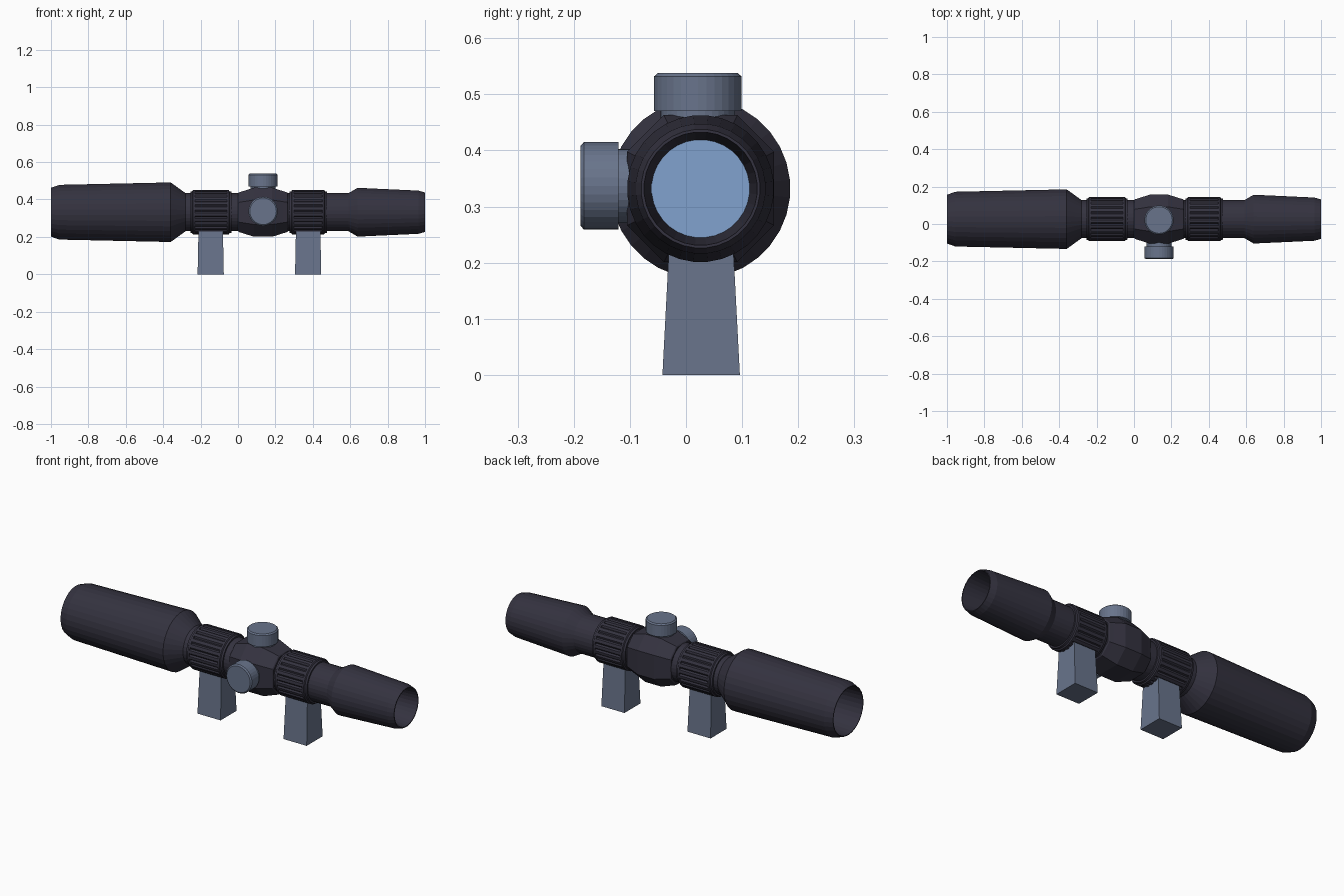
import bpy, bmesh, math
from mathutils import Matrix, Vector

if "Cube" in bpy.data.objects:
    bpy.data.objects.remove(bpy.data.objects["Cube"])

CY, CZ = 0.026, 0.332          # optical axis
TX = 0.134                     # turret position along the axis


def material(name, rgb):
    m = bpy.data.materials.new(name)
    m.diffuse_color = (*rgb, 1)
    m.use_nodes = True
    m.node_tree.nodes["Principled BSDF"].inputs["Base Color"].default_value = m.diffuse_color
    return m


DARK = material("dark_body", (0.034, 0.032, 0.05))
SLATE = material("slate_metal", (0.14, 0.175, 0.26))
GLASS = material("blue_glass", (0.22, 0.36, 0.62))


def loft(name, rings, mat, caps=True):
    """Skin a list of equal-length point rings into one mesh."""
    bm = bmesh.new()
    rows = [[bm.verts.new(p) for p in r] for r in rings]
    n = len(rows[0])
    for a, b in zip(rows, rows[1:]):
        for i in range(n):
            j = (i + 1) % n
            bm.faces.new((a[i], a[j], b[j], b[i]))
    if caps:
        bm.faces.new(rows[0][::-1])
        bm.faces.new(rows[-1])
    if len(rows) > 1:
        bm.normal_update()
        if caps:
            bmesh.ops.recalc_face_normals(bm, faces=bm.faces)
    me = bpy.data.meshes.new(name)
    bm.to_mesh(me)
    bm.free()
    me.materials.append(mat)
    ob = bpy.data.objects.new(name, me)
    bpy.context.collection.objects.link(ob)
    return ob


def ring(x, r, n=32):
    """Circle around the optical axis, r may be a function of the index."""
    pts = []
    for i in range(n):
        a = 2 * math.pi * (i + 0.5) / n
        q = r(i) if callable(r) else r
        pts.append(Vector((x, CY + q * math.cos(a), CZ + q * math.sin(a))))
    return pts


# main tube: recessed objective, bell, tube, eyepiece, recessed ocular
profile = [(-0.75, 0.118), (-1.0, 0.127), (-1.0, 0.131), (-0.955, 0.147),
           (-0.36, 0.160), (-0.28, 0.102), (0.59, 0.102), (0.64, 0.131),
           (0.965, 0.116), (1.0, 0.106), (1.0, 0.101), (0.80, 0.0875)]
loft("scope_tube", [ring(x, r) for x, r in profile], DARK, caps=False)


# lenses closing both recesses
def lens(name, x, r, sign):
    ob = loft(name, [ring(x, r), ring(x - sign * 0.01, r)], GLASS)
    return ob


lens("objective_lens", -0.75, 0.118, -1)
lens("ocular_lens", 0.80, 0.0875, 1)


# ribbed clamp rings: grooves run between two plain collars
def clamp_ring(name, x0, x1):
    ribs = lambda i: 0.118 if i % 4 < 3 else 0.111
    n = 96
    rings = [ring(x0, 0.100, n), ring(x0, 0.110, n), ring(x0 + 0.010, 0.112, n),
             ring(x0 + 0.014, 0.118, n), ring(x0 + 0.024, 0.118, n),
             ring(x0 + 0.025, ribs, n), ring(x1 - 0.025, ribs, n),
             ring(x1 - 0.024, 0.118, n), ring(x1 - 0.014, 0.118, n),
             ring(x1 - 0.010, 0.112, n), ring(x1, 0.110, n), ring(x1, 0.100, n)]
    loft(name, rings, DARK)


clamp_ring("front_clamp_ring", -0.255, -0.035)
clamp_ring("rear_clamp_ring", 0.275, 0.475)

# turret housing: chamfered block tapering toward both ends
sections = [(0.0, 0.100), (0.005, 0.106), (0.025, 0.112), (0.085, 0.131)]
sections += [(2 * TX - x, r) for x, r in reversed(sections)]
octagon = [(1, -.5), (1, .5), (.5, 1), (-.5, 1), (-1, .5), (-1, -.5), (-.5, -1), (.5, -1)]
loft("turret_housing",
     [[Vector((x, CY + s * u, CZ + s * v)) for u, v in octagon] for x, s in sections], DARK)


# turrets: narrow neck under a wider cap with a small top bevel
def turret(name, base, rot):
    prof = [(0.0, 0.066), (0.060, 0.066), (0.060, 0.078), (0.122, 0.078), (0.128, 0.071)]
    n = 32
    mat = Matrix.Translation(base) @ rot
    rings = [[mat @ Vector((r * math.cos(2 * math.pi * i / n),
                            r * math.sin(2 * math.pi * i / n), h)) for i in range(n)]
             for h, r in prof]
    loft(name, rings, SLATE)


turret("top_turret", (TX, 0.021, 0.410), Matrix.Identity(4))
turret("side_turret", (TX, -0.060, 0.337), Matrix.Rotation(math.pi / 2, 4, 'X'))


# tapered mounting feet
def foot(name, x):
    rings = []
    for z, hx, hy in ((0.0, 0.070, 0.069), (0.25, 0.065, 0.056)):
        rings.append([Vector((x + sx * hx, 0.027 + sy * hy, z))
                      for sx, sy in ((-1, -1), (1, -1), (1, 1), (-1, 1))])
    loft(name, rings, SLATE)


foot("front_foot", -0.146)
foot("rear_foot", 0.375)

# make the open tube's normals face outward
tube = bpy.data.objects["scope_tube"]
outer = max(tube.data.polygons, key=lambda p: p.area)
if (outer.center - Vector((outer.center.x, CY, CZ))).dot(outer.normal) < 0:
    tube.data.flip_normals()
